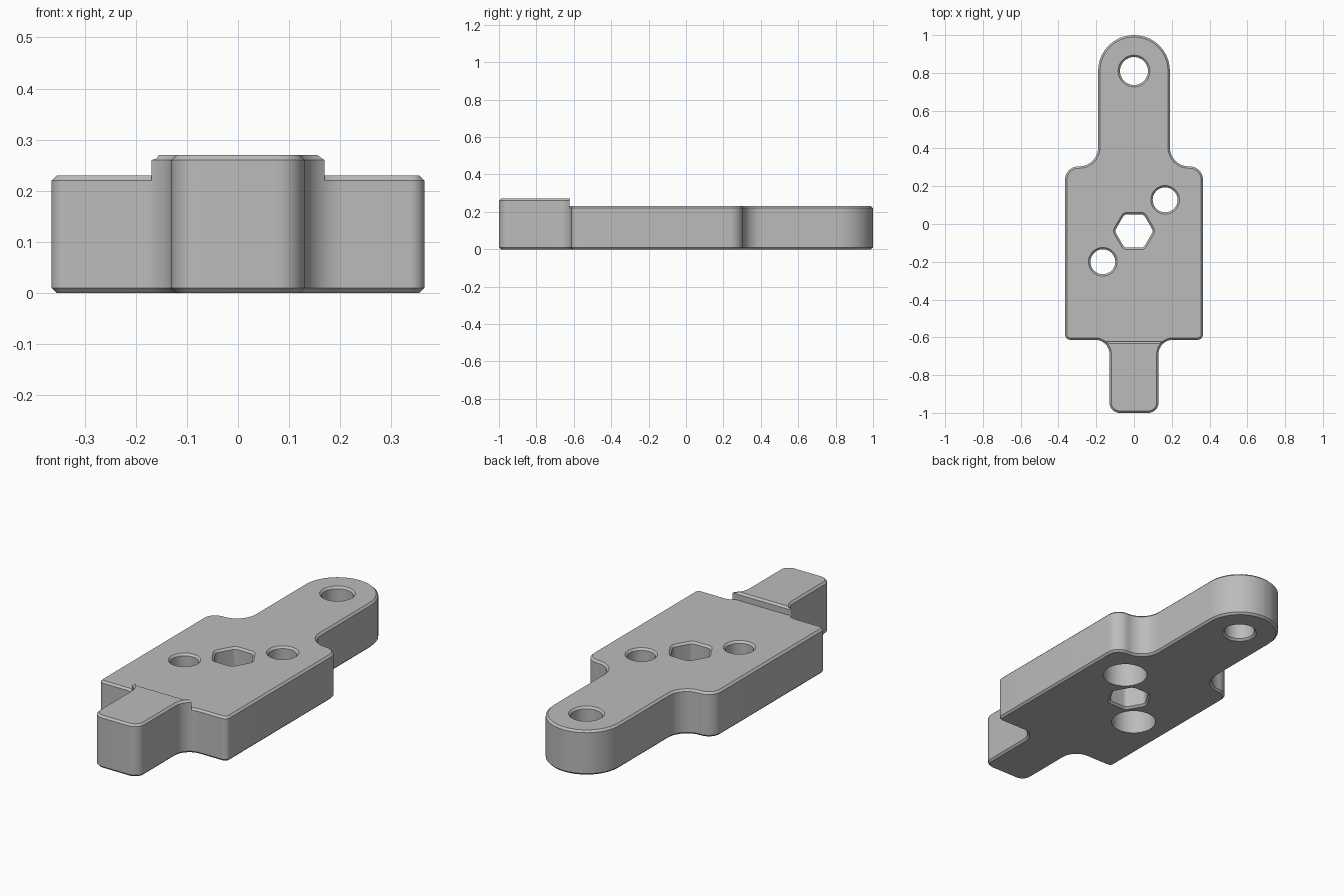
import bpy, bmesh, math
from mathutils import Vector

cube = bpy.data.objects.get("Cube")
if cube:
    bpy.data.objects.remove(cube, do_unlink=True)

H, TAB_H, C = 0.23, 0.27, 0.01      # plate height, raised tab height, chamfer
TAB_BACK = -0.622

grey = bpy.data.materials.new("plain grey")
grey.use_nodes = True
colour = (0.5, 0.5, 0.5, 1)
grey.diffuse_color = colour
grey.node_tree.nodes["Principled BSDF"].inputs["Base Color"].default_value = colour


def rounded(corners, steps=10):
    """Counter-clockwise outline with an arc of radius r at each (x, y, r)."""
    pts, n = [], len(corners)
    for i, (x, y, r) in enumerate(corners):
        p = Vector((x, y))
        a = (Vector(corners[i - 1][:2]) - p).normalized()
        b = (Vector(corners[(i + 1) % n][:2]) - p).normalized()
        half = a.angle(b) / 2
        centre = p + (a + b).normalized() * (r / math.sin(half))
        start = p + a * (r / math.tan(half)) - centre
        end = p + b * (r / math.tan(half)) - centre
        sweep = math.atan2(start.x * end.y - start.y * end.x, start.dot(end))
        for k in range(steps + 1):
            t = sweep * k / steps
            c, s = math.cos(t), math.sin(t)
            pts.append(centre + Vector((start.x * c - start.y * s,
                                        start.x * s + start.y * c)))
    return pts


def offset(pts, d):
    out = []
    for i, p in enumerate(pts):
        e1 = (p - pts[i - 1]).normalized()
        e2 = (pts[(i + 1) % len(pts)] - p).normalized()
        n1, n2 = Vector((e1.y, -e1.x)), Vector((e2.y, -e2.x))
        out.append(p + (n1 + n2) * (d / (1 + n1.dot(n2))))
    return out


def prism(name, pts, levels):
    """Stack the outline at each (z, offset) level and cap both ends."""
    bm = bmesh.new()
    rings = [[bm.verts.new((p.x, p.y, z)) for p in offset(pts, d)] for z, d in levels]
    for lo, hi in zip(rings, rings[1:]):
        for i in range(len(lo)):
            bm.faces.new((lo[i - 1], lo[i], hi[i], hi[i - 1]))
    bm.faces.new(rings[0][::-1])
    bm.faces.new(rings[-1])
    bmesh.ops.recalc_face_normals(bm, faces=bm.faces)
    mesh = bpy.data.meshes.new(name)
    bm.to_mesh(mesh)
    bm.free()
    mesh.materials.append(grey)
    ob = bpy.data.objects.new(name, mesh)
    bpy.context.collection.objects.link(ob)
    return ob


def circle(x, y, r, n=40):
    return [Vector((x + r * math.cos(math.tau * i / n), y + r * math.sin(math.tau * i / n)))
            for i in range(n)]


# Plate outline: narrow tab, wide body, round-ended arm
side = [(0.13, -1, 0.055), (0.13, -0.613, 0.075), (0.365, -0.613, 0.028),
        (0.365, 0.305, 0.07), (0.19, 0.305, 0.1), (0.19, 1, 0.189)]
outline = rounded(side + [(-x, y, r) for x, y, r in reversed(side)])
plate = prism("plate", outline, [(0, -C), (C, 0), (H - C, 0), (H, -C)])

# Raised tab: the outline cut off at the body, standing above the plate
tab = []
for i, p in enumerate(outline):
    q = outline[i - 1]
    if (p.y < TAB_BACK) != (q.y < TAB_BACK):
        tab.append(q.lerp(p, (TAB_BACK - q.y) / (p.y - q.y)))
    if p.y < TAB_BACK:
        tab.append(p)
raised = prism("raised_tab", tab, [(H - C, 0), (TAB_H - C, 0), (TAB_H, -C)])

# Hole cutters with chamfered rims; bolt holes have a counterbore underneath
over = 0.05
top_rim = [(H - C, 0), (H + over, C + over)]
through = [(-over, C + over), (C, 0)] + top_rim
bored = [(-over, 0.042), (0.14, 0.042), (0.14, 0)] + top_rim
hexagon = rounded([(0.102 * math.cos(math.tau * i / 6),
                    0.102 * math.sin(math.tau * i / 6) - 0.037, 0.025)
                   for i in range(6)], 4)
cutters = [prism("arm_hole_cutter", circle(0, 0.81, 0.074), through),
           prism("hex_hole_cutter", hexagon, through),
           prism("left_bolt_cutter", circle(0.165, 0.128, 0.066), bored),
           prism("right_bolt_cutter", circle(-0.165, -0.2, 0.066), bored)]
for cutter in cutters:
    cutter.hide_render = True
    cutter.hide_set(True)
    mod = plate.modifiers.new(cutter.name, 'BOOLEAN')
    mod.operation = 'DIFFERENCE'
    mod.solver = 'EXACT'
    mod.object = cutter

# Bake the holes, then smooth the arcs while keeping chamfers crisp
bpy.ops.object.select_all(action='DESELECT')
bpy.context.view_layer.objects.active = plate
plate.select_set(True)
for mod in list(plate.modifiers):
    bpy.ops.object.modifier_apply(modifier=mod.name)
for cutter in cutters:
    bpy.data.objects.remove(cutter, do_unlink=True)
raised.select_set(True)
bpy.ops.object.shade_smooth_by_angle(angle=math.radians(30))
